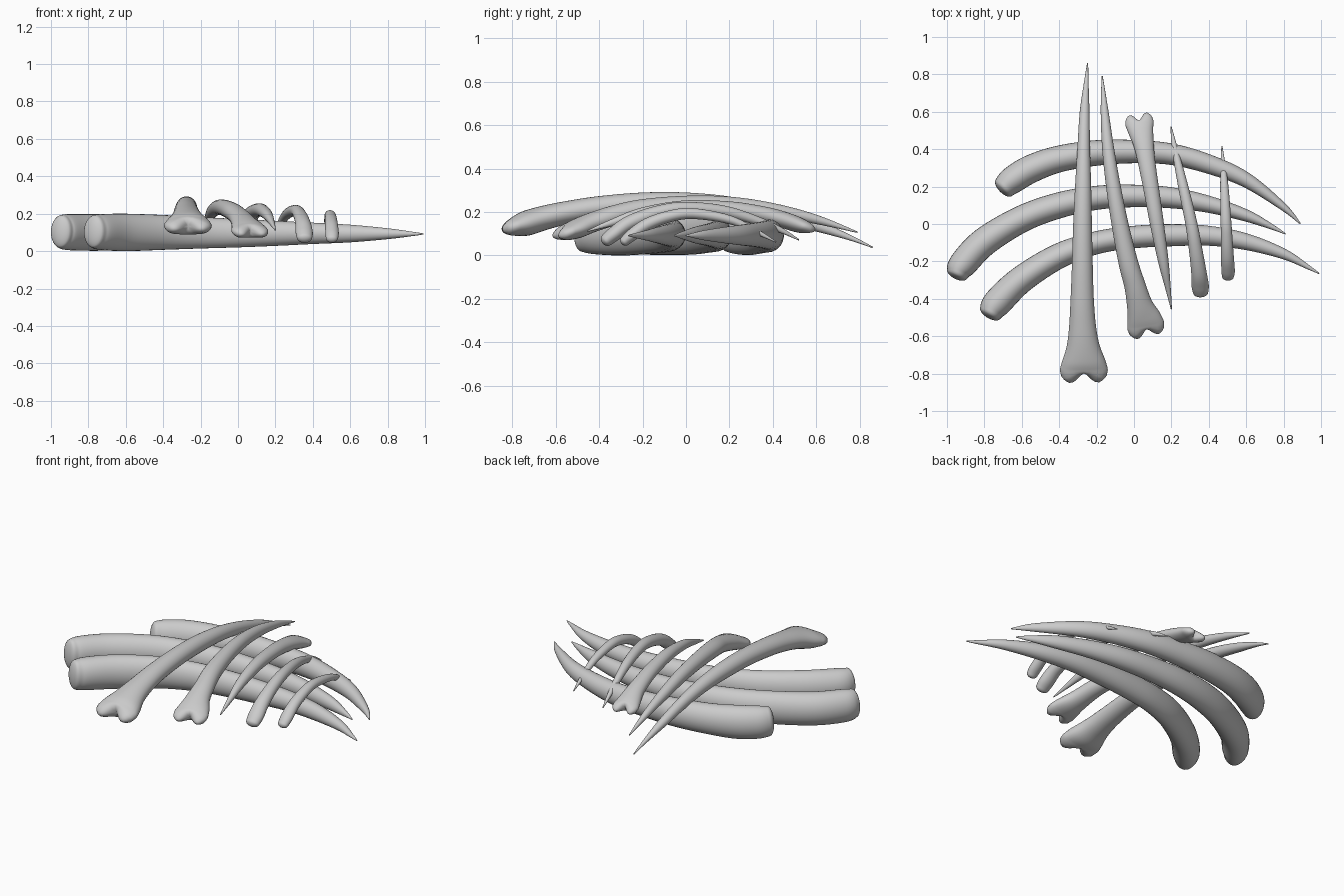
import bpy, bmesh, math
from mathutils import Vector

SIDES = 28
STEPS = 6


def spline(pts):
    # Catmull-Rom through (x, y, z, half_width, half_height)
    out = []
    n = len(pts)
    for i in range(n - 1):
        a, b, c, d = pts[max(i - 1, 0)], pts[i], pts[i + 1], pts[min(i + 2, n - 1)]
        for s in range(STEPS):
            t = s / STEPS
            out.append([0.5 * (2 * q + (r - p) * t + (2 * p - 5 * q + 4 * r - u) * t * t
                               + (3 * q - p - 3 * r + u) * t ** 3)
                        for p, q, r, u in zip(a, b, c, d)])
    out.append(list(pts[-1]))
    return out


def bone(name, pts, cap=0.03, fork=0.0):
    # Tapered sweep: blunt or forked at the first point, pointed at the last
    path = spline(pts)
    bm = bmesh.new()
    rings = []

    def ring(p, tan, k=1.0, head=None):
        side = tan.cross(Vector((0, 0, 1))).normalized()
        up = side.cross(tan).normalized()
        vs = []
        for j in range(SIDES):
            a = 2 * math.pi * j / SIDES
            u, v = k * math.cos(a), k * math.sin(a)
            co = Vector(p[:3]) + side * u * p[3] + up * v * p[4]
            if head is not None:
                lobe = math.sin(math.pi * min(abs(u) / 1.2, 1)) ** 1.3
                co -= tan * (cap * math.sqrt(max(0, 1 - k * k)) + fork * head * lobe * (1 - v * v))
            vs.append(bm.verts.new(co))
        rings.append(vs)

    def tangent(i):
        a, b = path[max(i - 1, 0)], path[min(i + 1, len(path) - 1)]
        return (Vector(b[:3]) - Vector(a[:3])).normalized()

    # rounded end cap, then the shaft
    t0 = tangent(0)
    for k in (0.06, 0.2, 0.35, 0.5, 0.65, 0.78, 0.88, 0.95):
        ring(path[0], t0, k, 1.0)
    for i, p in enumerate(path):
        p[3], p[4] = max(p[3], 0.003), max(p[4], 0.003)
        ring(p, tangent(i), 1.0, 0.35 if i == 0 else None)
    for r, s in zip(rings, rings[1:]):
        for j in range(SIDES):
            m = (j + 1) % SIDES
            bm.faces.new((r[j], r[m], s[m], s[j]))
    bm.faces.new(rings[0])
    bm.faces.new(rings[-1])
    bmesh.ops.recalc_face_normals(bm, faces=bm.faces[:])
    for f in bm.faces:
        f.smooth = True
    me = bpy.data.meshes.new(name)
    bm.to_mesh(me)
    bm.free()
    ob = bpy.data.objects.new(name, me)
    bpy.context.collection.objects.link(ob)
    return ob


# Three long tusks lying flat
bone("tusk_back", [
    (-0.695, 0.195, .105, .062, .088), (-0.65, 0.235, .102, .073, .096), (-0.55, 0.295, .1, .075, .098),
    (-0.4, 0.348, .1, .071, .09), (-0.2, 0.38, .098, .068, .083), (0, 0.387, .096, .062, .074),
    (0.2, 0.373, .095, .057, .066), (0.4, 0.32, .095, .051, .056), (0.6, 0.235, .094, .04, .045),
    (0.8, 0.09, .093, .02, .024), (0.89, 0, .092, .003, .003)])
bone("tusk_middle", [
    (-0.945, -0.265, .105, .06, .088), (-0.915, -0.215, .102, .075, .096), (-0.8, -0.095, .1, .077, .098),
    (-0.6, 0.027, .1, .072, .096), (-0.4, 0.1, .1, .069, .088), (-0.2, 0.14, .098, .064, .08),
    (0, 0.15, .096, .06, .071), (0.2, 0.14, .095, .056, .063), (0.4, 0.105, .095, .045, .052),
    (0.6, 0.045, .094, .032, .038), (0.74, -0.017, .093, .014, .017), (0.81, -0.053, .092, .003, .003)])
bone("tusk_front", [
    (-0.768, -0.475, .105, .062, .088), (-0.73, -0.42, .102, .077, .096), (-0.6, -0.295, .1, .073, .1),
    (-0.4, -0.17, .1, .067, .093), (-0.2, -0.1, .098, .061, .084), (0, -0.07, .096, .06, .076),
    (0.2, -0.06, .095, .059, .067), (0.4, -0.063, .095, .053, .057), (0.6, -0.095, .094, .044, .047),
    (0.8, -0.16, .093, .028, .029), (0.93, -0.23, .092, .012, .012), (0.99, -0.265, .092, .003, .003)])

# Arched cross bones with forked heads
bone("forked_bone_large", [
    (-0.268, -0.775, .137, .128, .05), (-0.269, -0.73, .15, .115, .058), (-0.272, -0.65, .174, .088, .056),
    (-0.275, -0.55, .197, .072, .053), (-0.277, -0.4, .222, .062, .051), (-0.276, -0.2, .24, .055, .05),
    (-0.275, 0, .242, .05, .048), (-0.272, 0.2, .229, .043, .042), (-0.269, 0.4, .193, .034, .035),
    (-0.264, 0.6, .137, .026, .026), (-0.255, 0.76, .08, .012, .012), (-0.248, 0.86, .037, .003, .003)],
    cap=0.02, fork=0.06)
bone("forked_bone_medium", [
    (0.062, -0.54, .11, .1, .04), (0.052, -0.5, .125, .09, .045), (0.03, -0.43, .153, .069, .046),
    (0.005, -0.33, .185, .057, .046), (-0.032, -0.2, .213, .052, .046), (-0.075, 0, .232, .045, .043),
    (-0.11, 0.2, .232, .039, .039), (-0.138, 0.4, .209, .032, .032), (-0.157, 0.6, .166, .021, .021),
    (-0.17, 0.79, .107, .003, .003)], cap=0.02, fork=0.05)
bone("forked_bone_reversed", [
    (0.03, 0.535, .135, .076, .033), (0.036, 0.5, .147, .068, .037), (0.051, 0.43, .17, .055, .038),
    (0.066, 0.34, .192, .047, .037), (0.09, 0.2, .213, .042, .036), (0.123, 0, .22, .037, .034),
    (0.157, -0.2, .194, .028, .027), (0.183, -0.35, .148, .014, .015), (0.2, -0.455, .112, .003, .003)],
    cap=0.015, fork=0.045)

# Small blunt ribs
bone("rib_medium", [
    (0.356, -0.365, .072, .041, .03), (0.354, -0.33, .1, .046, .034), (0.347, -0.26, .15, .041, .034),
    (0.33, -0.14, .195, .036, .032), (0.307, 0, .217, .032, .03), (0.263, 0.2, .198, .027, .026),
    (0.219, 0.4, .133, .016, .016), (0.198, 0.52, .072, .003, .003)], cap=0.025)
bone("rib_small", [
    (0.502, -0.28, .068, .032, .024), (0.503, -0.25, .094, .036, .028), (0.5, -0.18, .142, .034, .029),
    (0.496, -0.08, .179, .031, .027), (0.491, 0.03, .193, .028, .025), (0.483, 0.2, .165, .022, .02),
    (0.475, 0.33, .107, .012, .012), (0.47, 0.415, .062, .003, .003)], cap=0.022)
